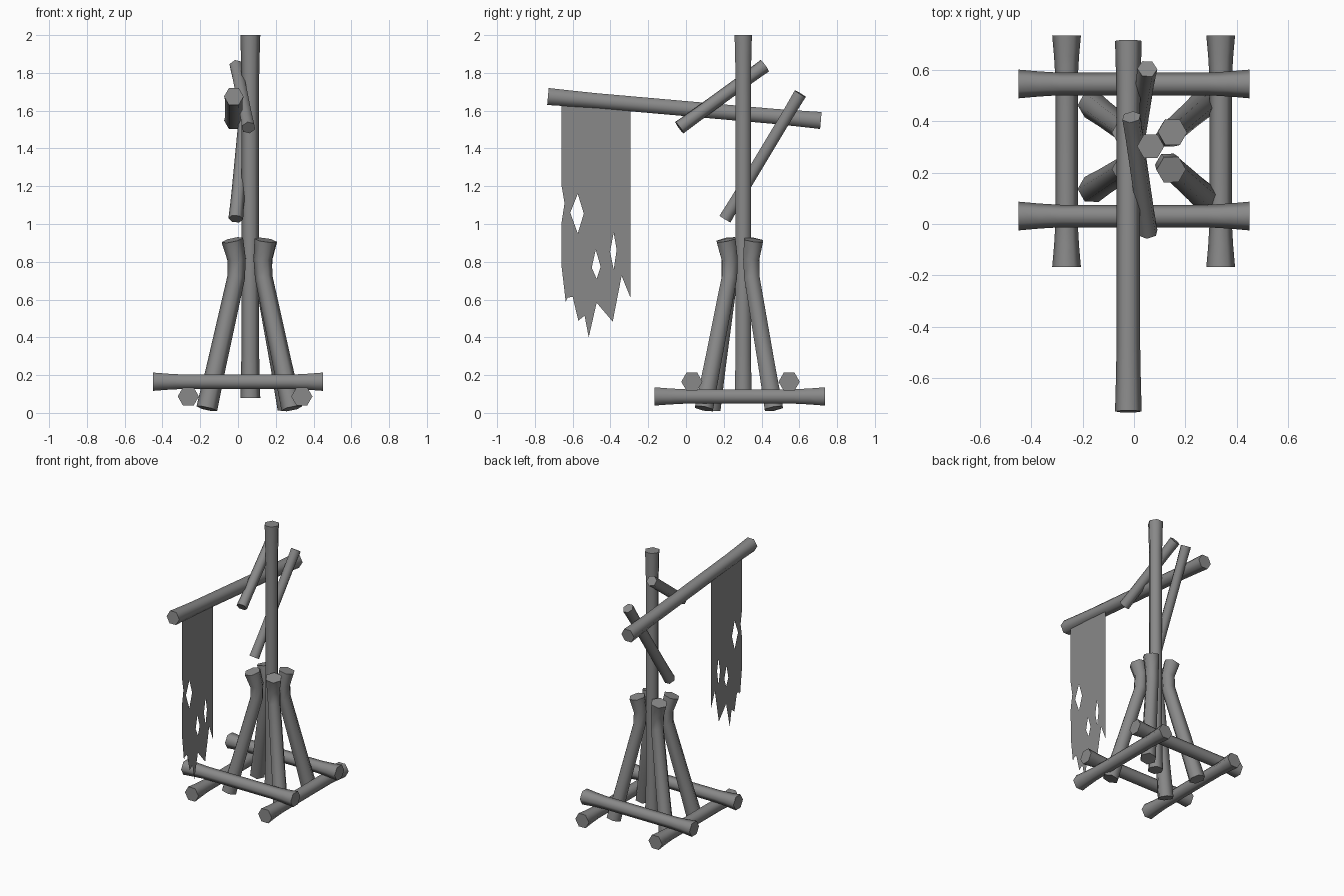
import bpy, bmesh, math
from mathutils import Vector

if "Cube" in bpy.data.objects:
    bpy.data.objects.remove(bpy.data.objects["Cube"])

dark = bpy.data.materials.new("dark_grey")
dark.diffuse_color = (0.25, 0.25, 0.25, 1)
dark.use_nodes = True
dark.node_tree.nodes["Principled BSDF"].inputs["Base Color"].default_value = dark.diffuse_color


def mesh_object(name, bm):
    mesh = bpy.data.meshes.new(name)
    bm.to_mesh(mesh)
    bm.free()
    mesh.materials.append(dark)
    obj = bpy.data.objects.new(name, mesh)
    bpy.context.collection.objects.link(obj)
    return obj


def log(name, path, radii, ref=(1, 0, 0), sides=6):
    """Sweep a smooth-shaded hexagon along a path, flat sharp caps."""
    pts = [Vector(p) for p in path]
    bm = bmesh.new()
    rings = []
    for i, p in enumerate(pts):
        t = (pts[min(i + 1, len(pts) - 1)] - pts[max(i - 1, 0)]).normalized()
        u = Vector(ref)
        u = (u - t * u.dot(t)).normalized()
        v = t.cross(u)
        rings.append([bm.verts.new(p + radii[i] * (math.cos(a) * u + math.sin(a) * v))
                      for a in (k * math.tau / sides for k in range(sides))])
    for a, b in zip(rings, rings[1:]):
        for k in range(sides):
            n = (k + 1) % sides
            bm.faces.new((a[k], a[n], b[n], b[k])).smooth = True
    for cap in (rings[0][::-1], rings[-1]):
        for e in bm.faces.new(cap).edges:
            e.smooth = False
    return mesh_object(name, bm)


def straight_log(name, a, b, end, mid, ref=(1, 0, 0), inset=0.18):
    """Straight log with slightly flared ends."""
    a, b = Vector(a), Vector(b)
    steps = (0, inset / 2, inset, 1 - inset, 1 - inset / 2, 1)
    soft = mid + (end - mid) * 0.4
    return log(name, [a.lerp(b, s) for s in steps], (end, soft, mid, mid, soft, end), ref)


# Base frame: two lower beams along y, two upper beams along x
for side, x in (("left", -0.263), ("right", 0.338)):
    straight_log(f"base_beam_{side}", (x, -0.167, 0.087), (x, 0.735, 0.087), 0.056, 0.044)
for side, y in (("front", 0.031), ("back", 0.546)):
    straight_log(f"base_beam_{side}", (-0.45, y, 0.165), (0.45, y, 0.165), 0.056, 0.044, (0, 1, 0))

# Centre pole
straight_log("centre_pole", (0.065, 0.303, 0.08), (0.065, 0.303, 2.0), 0.053, 0.047, inset=0.12)

# Four bent legs leaning on the pole: foot, bend and top positions in x, y
legs = {
    "front_left": ((-0.165, 0.135), (0.002, 0.24), (-0.03, 0.212)),
    "front_right": ((0.285, 0.095), (0.125, 0.24), (0.145, 0.212)),
    "back_left": ((-0.165, 0.465), (0.002, 0.34), (-0.03, 0.358)),
    "back_right": ((0.265, 0.465), (0.125, 0.34), (0.15, 0.358)),
}
for side, (foot, bend, top) in legs.items():
    f, b, t = Vector((*foot, 0.023)), Vector((*bend, 0.77)), Vector((*top, 0.915))
    log(f"leg_{side}", (f, f.lerp(b, 0.3), f.lerp(b, 0.93), b.lerp(t, 0.3), t),
        (0.056, 0.051, 0.047, 0.049, 0.058))

# Banner arm and its two braces
straight_log("banner_arm", (-0.022, -0.731, 1.675), (-0.022, 0.714, 1.548), 0.052, 0.046)
straight_log("upper_brace", (0.056, -0.035, 1.51), (-0.01, 0.417, 1.838), 0.038, 0.036, (0, 1, 0))
straight_log("lower_brace", (-0.012, 0.207, 1.027), (0.052, 0.605, 1.69), 0.039, 0.036)

# Torn banner: ragged outline with diamond holes, as (y, z)
outline = [(-0.66, 1.66), (-0.66, 1.21), (-0.643, 1.11), (-0.66, 1.0), (-0.658, 0.77),
           (-0.637, 0.59), (-0.626, 0.61), (-0.6, 0.615), (-0.57, 0.488), (-0.537, 0.515),
           (-0.515, 0.4), (-0.473, 0.583), (-0.388, 0.483), (-0.341, 0.726), (-0.294, 0.61),
           (-0.294, 1.63)]
holes = [[(-0.573, 1.16), (-0.541, 1.055), (-0.573, 0.95), (-0.613, 1.06)],
         [(-0.478, 0.864), (-0.452, 0.774), (-0.473, 0.71), (-0.499, 0.768)],
         [(-0.383, 0.954), (-0.367, 0.864), (-0.383, 0.758), (-0.402, 0.853)]]
bm = bmesh.new()
for loop in [outline] + holes:
    vs = [bm.verts.new((0.002, y, z)) for y, z in loop]
    for a, b in zip(vs, vs[1:] + vs[:1]):
        bm.edges.new((a, b))
bmesh.ops.triangle_fill(bm, use_beauty=True, use_dissolve=False, edges=bm.edges[:], normal=(1, 0, 0))
mesh_object("torn_banner", bm)
